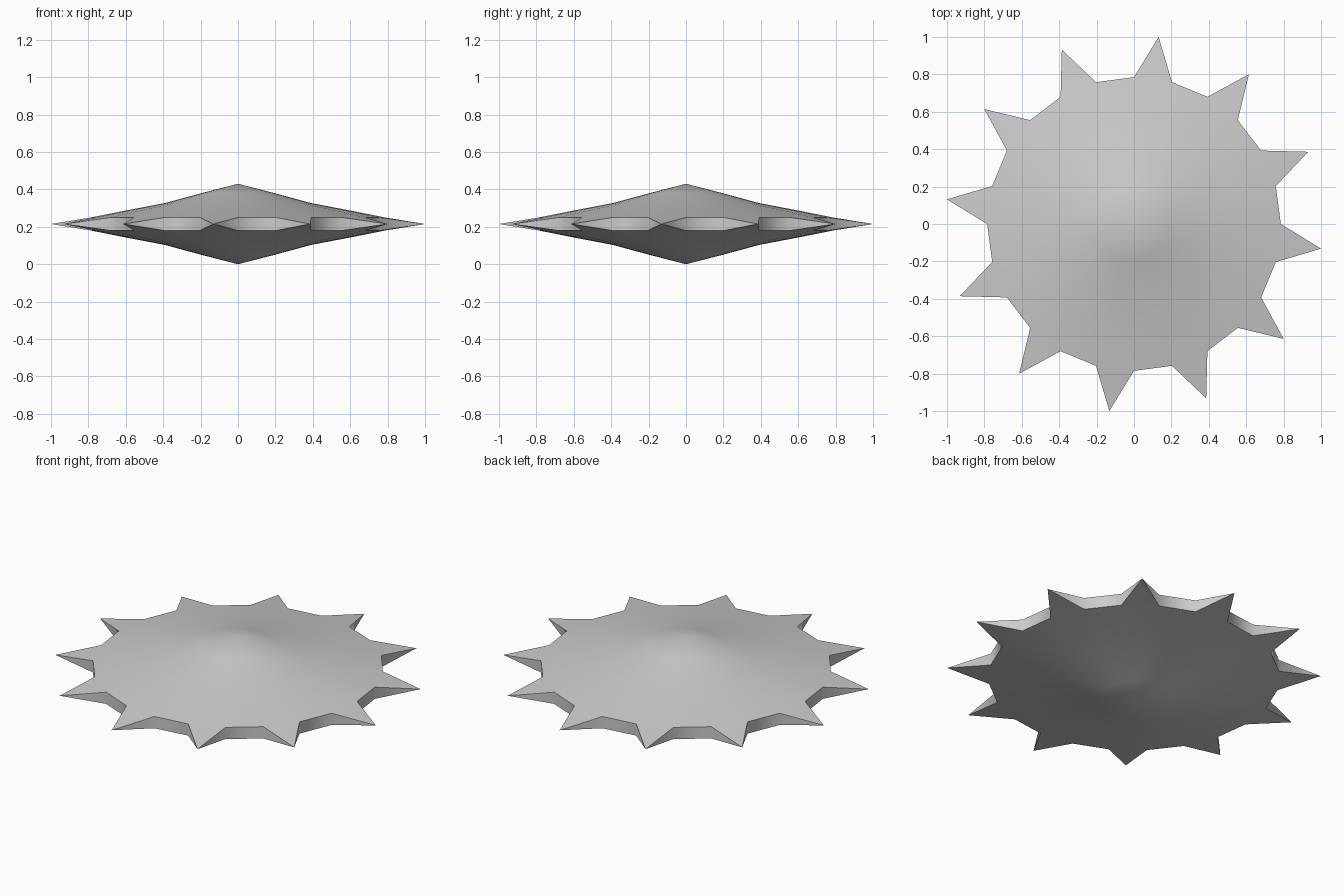
import bpy, bmesh, math

if "Cube" in bpy.data.objects:
    bpy.data.objects.remove(bpy.data.objects["Cube"])

SIDES = 24
MID = 0.215                       # height of the spike tips
TIP_R = 1.0 / math.cos(math.radians(7.5))
RINGS = [(0.195, 0.165), (0.39, 0.112), (0.585, 0.075), (0.785, 0.035)]  # radius, half height

bm = bmesh.new()


def vert(r, degrees, z):
    a = math.radians(degrees)
    return bm.verts.new((r * math.cos(a), r * math.sin(a), z))


# Upper and lower shallow domes
rims = []
for sign in (1, -1):
    centre = bm.verts.new((0, 0, MID + sign * 0.215))
    rings = [[vert(r, i * 15, MID + sign * h) for i in range(SIDES)] for r, h in RINGS]
    for i in range(SIDES):
        j = (i + 1) % SIDES
        bm.faces.new((centre, rings[0][i], rings[0][j]))
        for a, b in zip(rings, rings[1:]):
            bm.faces.new((a[i], b[i], b[j], a[j]))
    rims.append(rings[-1])

# Rim: wall panels alternating with pointed spikes
top, low = rims
for i in range(SIDES):
    j = (i + 1) % SIDES
    if i % 2:
        tip = vert(TIP_R, i * 15 + 7.5, MID)
        for a, b in ((top[i], top[j]), (top[j], low[j]), (low[j], low[i]), (low[i], top[i])):
            bm.faces.new((a, b, tip))
    else:
        bm.faces.new((top[i], low[i], low[j], top[j]))

bmesh.ops.recalc_face_normals(bm, faces=bm.faces)
mesh = bpy.data.meshes.new("spiked_disc")
bm.to_mesh(mesh)
bm.free()
disc = bpy.data.objects.new("spiked_disc", mesh)
bpy.context.collection.objects.link(disc)

# Smooth domes and walls, crisp rim edges
bpy.context.view_layer.objects.active = disc
disc.select_set(True)
bpy.ops.object.shade_smooth_by_angle(angle=math.radians(60))
